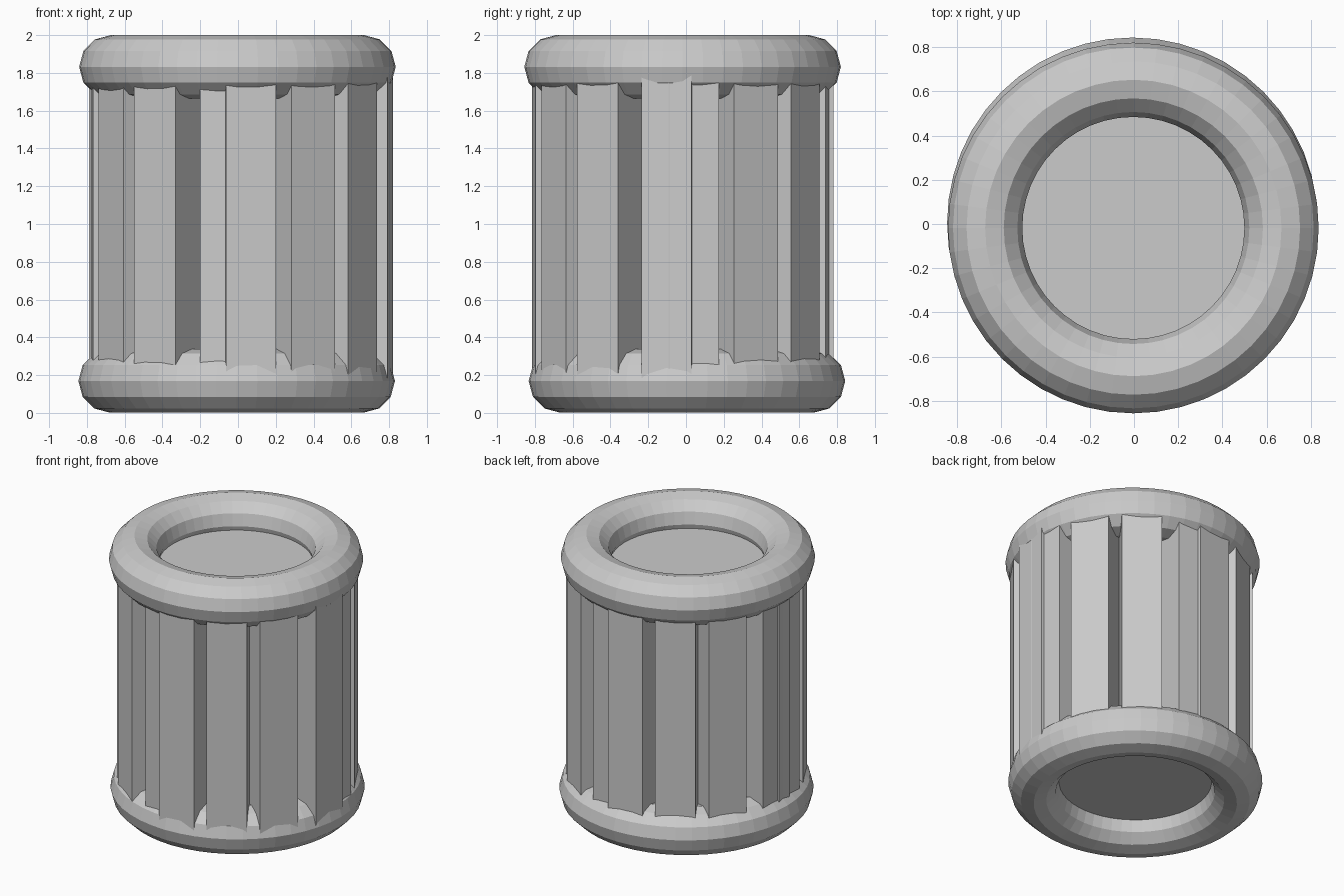
import bpy, bmesh, math
from mathutils import Matrix, Vector

if "Cube" in bpy.data.objects:
    bpy.data.objects.remove(bpy.data.objects["Cube"])

grey = bpy.data.materials.new("stone grey")
grey.diffuse_color = (0.6, 0.6, 0.6, 1)
grey.use_nodes = True
grey.node_tree.nodes["Principled BSDF"].inputs["Base Color"].default_value = grey.diffuse_color


# Thick rounded rings at both ends, flat shaded
def ring(name, x, y, z):
    bpy.ops.mesh.primitive_torus_add(location=(x, y, z), major_segments=48, minor_segments=12,
                                     major_radius=0.67, minor_radius=0.168)
    ob = bpy.context.object
    ob.name = name
    ob.data.materials.append(grey)


ring("bottom_ring", -0.007, 0.005, 0.169)
ring("top_ring", -0.003, -0.018, 1.832)


# Each cross is two planks at right angles; their ends form the ribs of the drum
def rib_cross(name, angle, half_x, half_y, cx, cy, width=0.266, z0=0.165, z1=1.80):
    bm = bmesh.new()
    turn = Matrix.Rotation(math.radians(angle), 4, 'Z')
    for size in ((2 * half_x, width, z1 - z0), (width, 2 * half_y, z1 - z0)):
        place = Matrix.Translation(Vector((cx, cy, (z0 + z1) / 2)))
        bmesh.ops.create_cube(bm, size=1, matrix=place @ turn @ Matrix.Diagonal((*size, 1)))
    me = bpy.data.meshes.new(name)
    bm.to_mesh(me)
    bm.free()
    me.materials.append(grey)
    bpy.context.collection.objects.link(bpy.data.objects.new(name, me))


rib_cross("rib_cross_1", 4.3, 0.79, 0.79, 0.01, -0.018)
rib_cross("rib_cross_2", 29.7, 0.785, 0.785, 0.01, -0.018)
rib_cross("rib_cross_3", 55.2, 0.79, 0.79, 0.01, -0.018)
rib_cross("rib_cross_4", -6.3, 0.795, 0.775, 0.015, -0.016)
